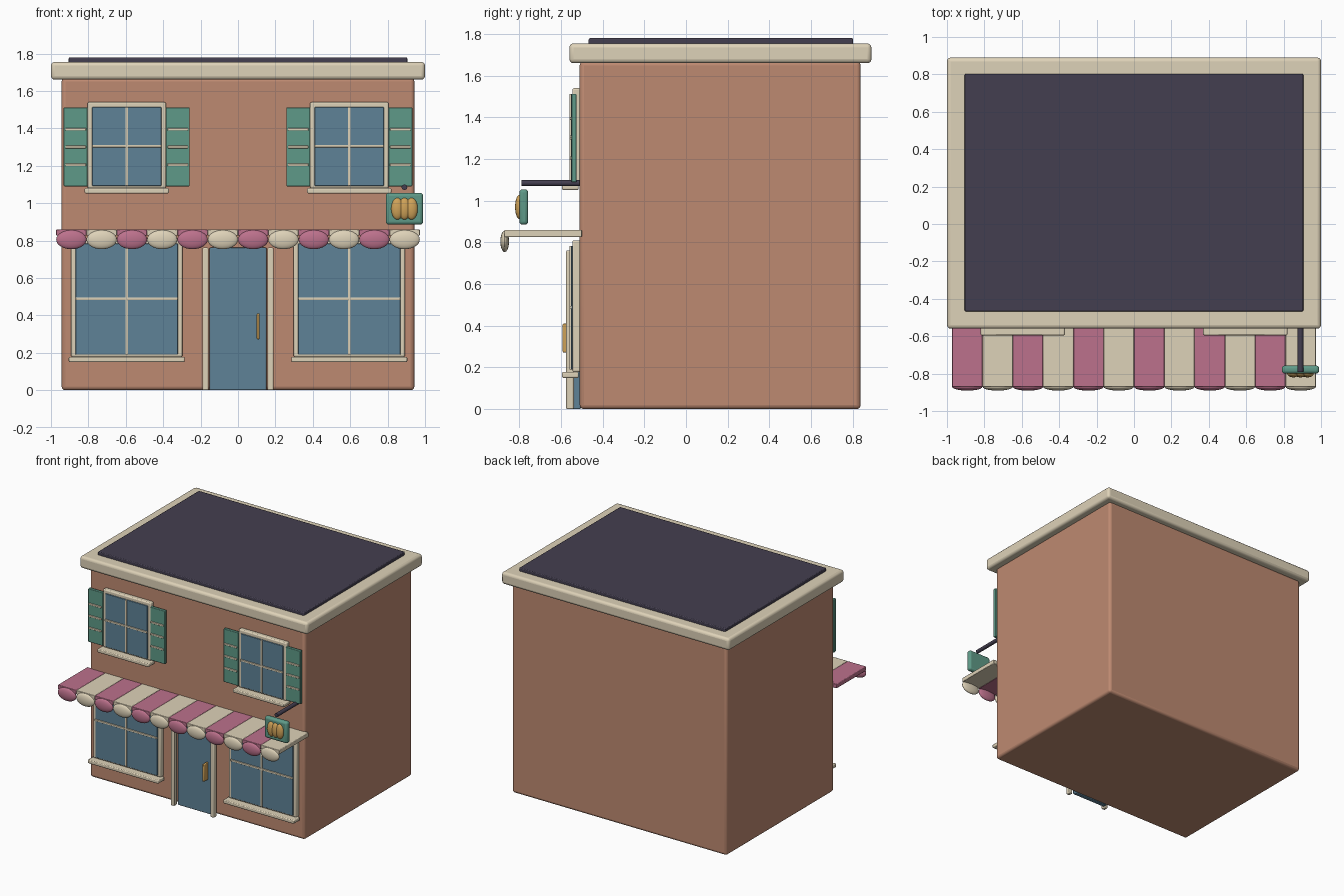
import bpy, math

if "Cube" in bpy.data.objects:
    bpy.data.objects.remove(bpy.data.objects["Cube"])


def mat(name, hexcol):
    m = bpy.data.materials.new(name)
    lin = []
    for i in (0, 2, 4):
        c = int(hexcol[i:i + 2], 16) / 255
        lin.append(c / 12.92 if c <= 0.04045 else ((c + 0.055) / 1.055) ** 2.4)
    m.diffuse_color = (*lin, 1)
    m.use_nodes = True
    m.node_tree.nodes["Principled BSDF"].inputs["Base Color"].default_value = m.diffuse_color
    return m


BRICK = mat("brick", "BE8A71")
CREAM = mat("cream", "DED2B8")
SLATE = mat("slate", "443F50")
GLASS = mat("glass", "5F8297")
TEAL = mat("teal", "5F9A88")
PINK = mat("pink", "BC718C")
GOLD = mat("gold", "CFA258")


def finish(ob, name, material):
    ob.name = name
    ob.data.materials.append(material)
    bpy.ops.object.shade_smooth_by_angle(angle=math.radians(35))
    return ob


def box(name, material, x, y, z, bevel=0.005, segments=2):
    """Rounded box from (min, max) ranges."""
    bpy.ops.mesh.primitive_cube_add(size=1, location=[sum(r) / 2 for r in (x, y, z)])
    ob = bpy.context.object
    ob.scale = [r[1] - r[0] for r in (x, y, z)]
    bpy.ops.object.transform_apply(location=False, rotation=False, scale=True)
    if bevel:
        b = ob.modifiers.new("bevel", 'BEVEL')
        b.width, b.segments = bevel, segments
    return finish(ob, name, material)


def blob(name, material, loc, radii):
    bpy.ops.mesh.primitive_uv_sphere_add(segments=24, ring_count=14, radius=1, location=loc)
    ob = bpy.context.object
    ob.scale = radii
    bpy.ops.object.transform_apply(location=False, rotation=False, scale=True)
    return finish(ob, name, material)


def window(name, cx, half, z0, z1, sill_half):
    """Frame slab, glass panel, cross bars and sill."""
    g0, g1 = z0 + 0.012, z1 - 0.027
    gh, zm = half - 0.025, (z0 + z1) / 2 - 0.005
    box(name + "_frame", CREAM, (cx - half, cx + half), (-0.545, -0.505), (z0, z1), 0.008)
    box(name + "_glass", GLASS, (cx - gh, cx + gh), (-0.552, -0.52), (g0, g1), 0.003)
    box(name + "_upright_bar", CREAM, (cx - 0.007, cx + 0.007), (-0.56, -0.545), (g0, g1), 0.002)
    box(name + "_cross_bar", CREAM, (cx - gh, cx + gh), (-0.56, -0.545), (zm - 0.007, zm + 0.007), 0.002)
    box(name + "_sill", CREAM, (cx - sill_half, cx + sill_half), (-0.595, -0.515),
        (z0 - 0.028, z0), 0.006)


# building shell and roof
box("walls", BRICK, (-0.943, 0.943), (-0.51, 0.838), (0, 1.67), 0.02, 3)
box("cornice", CREAM, (-1, 1), (-0.56, 0.89), (1.66, 1.755), 0.02, 3)
box("roof_panel", SLATE, (-0.905, 0.905), (-0.467, 0.802), (1.73, 1.78), 0.006)

# windows and shutters
for side, s in (("left", -1), ("right", 1)):
    cx = 0.595 * s
    window(side + "_shop_window", cx, 0.298, 0.178, 0.81, 0.31)
    window(side + "_upper_window", cx, 0.21, 1.08, 1.54, 0.225)
    for k in (-1, 1):
        sx = cx + k * 0.273
        box(side + "_shutter", TEAL, (sx - 0.064, sx + 0.064), (-0.55, -0.525), (1.09, 1.512), 0.004)
        for z in (1.205, 1.3, 1.395):
            box(side + "_shutter_slat", CREAM, (sx - 0.055, sx + 0.055), (-0.558, -0.54),
                (z - 0.007, z + 0.007), 0.003)
    # door jambs
    box(side + "_door_jamb", CREAM, (0.174 * s - 0.016, 0.174 * s + 0.016),
        (-0.575, -0.538), (0, 0.762), 0.006)

# door
box("door", GLASS, (-0.152, 0.152), (-0.54, -0.505), (0, 0.762), 0.005)
box("door_handle", GOLD, (0.1, 0.116), (-0.592, -0.535), (0.272, 0.41), 0.005)

# striped awning with scalloped edge
w = 0.162
for i in range(12):
    cx = (i - 5.5) * w
    color = CREAM if i % 2 else PINK
    box("awning_stripe", color, (cx - w / 2, cx + w / 2), (-0.872, -0.5), (0.826, 0.86), 0.004)
    blob("awning_scallop", color, (cx, -0.87, 0.805), (0.081, 0.021, 0.051))

# hanging sign with three loaves
bpy.ops.mesh.primitive_cylinder_add(vertices=20, radius=0.015, depth=0.29,
                                    location=(0.89, -0.645, 1.085),
                                    rotation=(math.pi / 2, 0, 0))
finish(bpy.context.object, "sign_bracket", SLATE)
box("sign_board", TEAL, (0.79, 0.99), (-0.8, -0.757), (0.885, 1.055), 0.016, 3)
for x in (-0.038, 0, 0.038):
    blob("sign_loaf", GOLD, (0.89 + x, -0.8, 0.97), (0.033, 0.02, 0.058))
